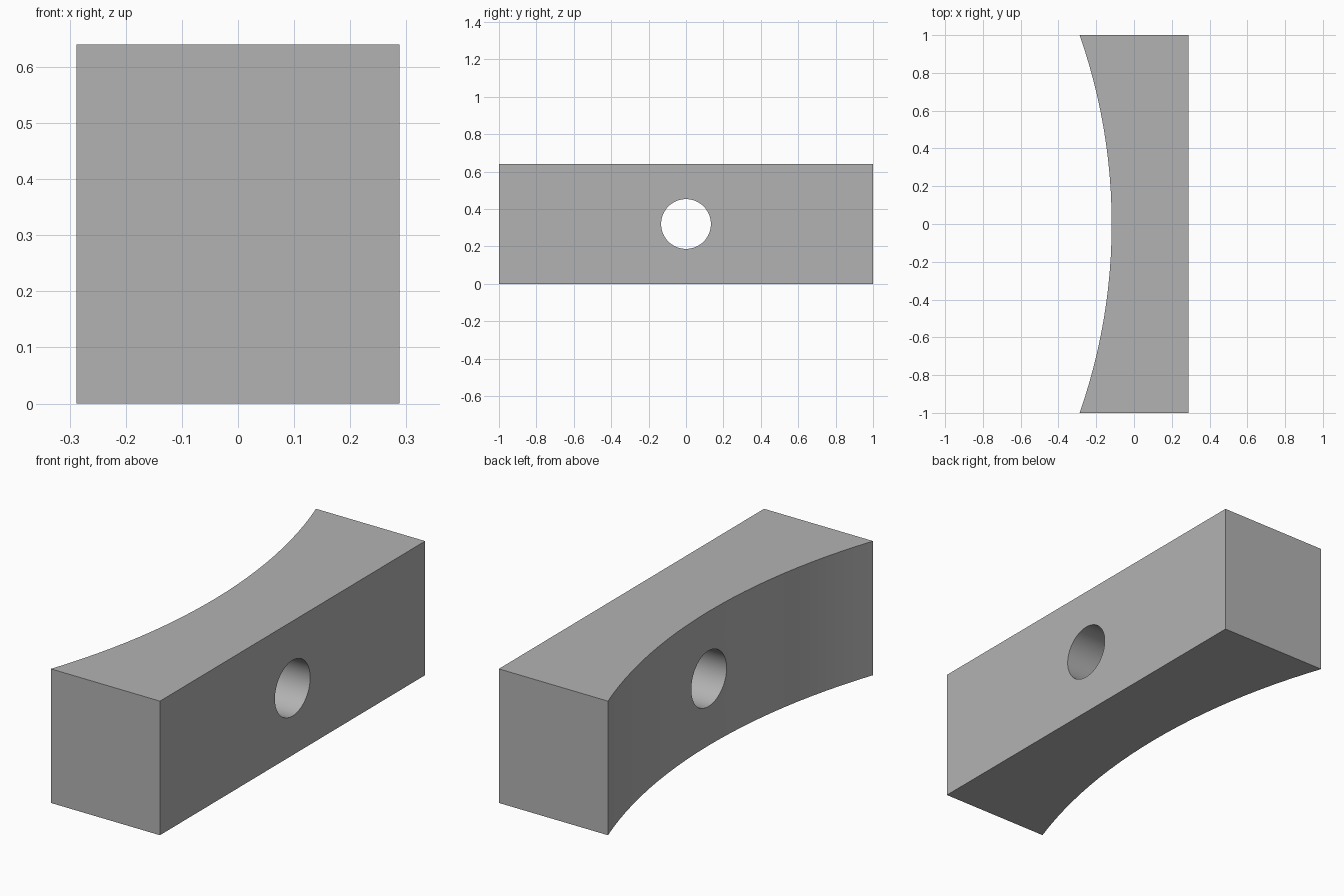
import bpy
import bmesh
from math import asin, sin, cos, pi
from mathutils import Vector

cube = bpy.data.objects.get("Cube")
if cube:
    bpy.data.objects.remove(cube, do_unlink=True)

HALF_X, HALF_Y, HEIGHT = 0.288, 1.0, 0.64
SAG = 0.17                                   # depth of the concave side
RADIUS = (HALF_Y ** 2 + SAG ** 2) / (2 * SAG)
HOLE_RADIUS = 0.133
STEPS = 24

grey = bpy.data.materials.new("plain grey")
grey.use_nodes = True
colour = (0.45, 0.45, 0.45, 1)
grey.diffuse_color = colour
grey.node_tree.nodes["Principled BSDF"].inputs["Base Color"].default_value = colour

# Block: straight side at +x, shallow arc at -x, extruded upward
sweep = asin(HALF_Y / RADIUS)
centre_x = -HALF_X + SAG - RADIUS
profile = [(HALF_X, -HALF_Y), (HALF_X, HALF_Y)]
for i in range(STEPS + 1):
    a = sweep * (1 - 2 * i / STEPS)
    profile.append((centre_x + RADIUS * cos(a), RADIUS * sin(a)))

bm = bmesh.new()
base = bm.faces.new([bm.verts.new((x, y, 0)) for x, y in profile])
top = bmesh.ops.extrude_face_region(bm, geom=[base])["geom"]
bmesh.ops.translate(bm, vec=Vector((0, 0, HEIGHT)),
                    verts=[v for v in top if isinstance(v, bmesh.types.BMVert)])
bmesh.ops.recalc_face_normals(bm, faces=bm.faces)
mesh = bpy.data.meshes.new("curved_block")
bm.to_mesh(mesh)
bm.free()
mesh.materials.append(grey)
block = bpy.data.objects.new("curved_block", mesh)
bpy.context.collection.objects.link(block)

# Round hole through the middle, along x
bpy.ops.mesh.primitive_cylinder_add(vertices=64, radius=HOLE_RADIUS, depth=2,
                                    location=(0, 0, HEIGHT / 2),
                                    rotation=(0, pi / 2, 0))
cutter = bpy.context.object
cutter.name = "hole_cutter"
cutter.data.materials.append(grey)
cutter.hide_render = True

cut = block.modifiers.new("hole", 'BOOLEAN')
cut.operation = 'DIFFERENCE'
cut.solver = 'EXACT'
cut.object = cutter

bpy.ops.object.select_all(action='DESELECT')
block.select_set(True)
bpy.context.view_layer.objects.active = block
bpy.ops.object.modifier_apply(modifier=cut.name)
bpy.data.objects.remove(cutter, do_unlink=True)
bpy.ops.object.shade_smooth_by_angle(angle=pi / 6)
